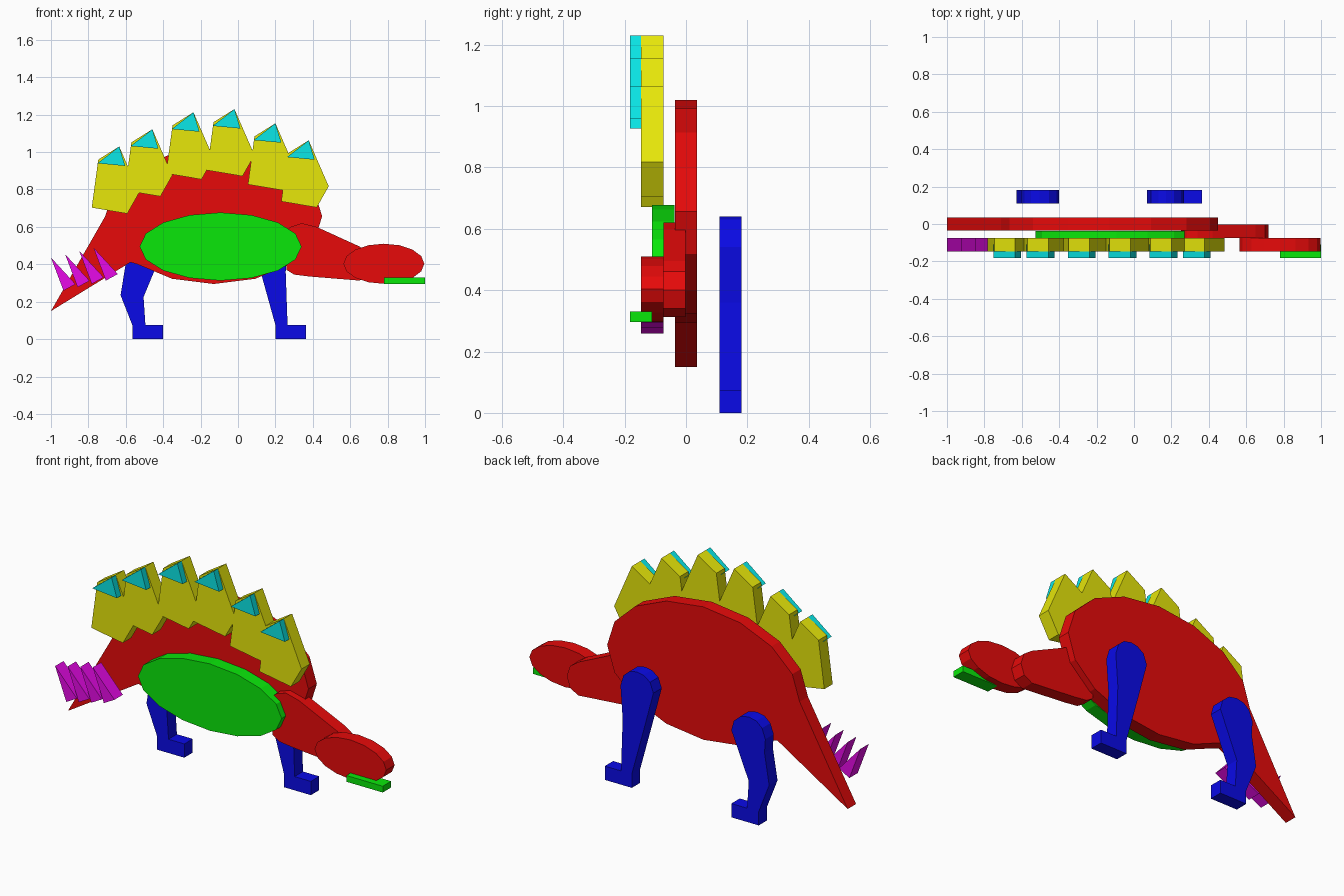
import bpy, bmesh, math

if "Cube" in bpy.data.objects:
    bpy.data.objects.remove(bpy.data.objects["Cube"])

THICK = 0.072  # every part is cut from the same board


def material(name, rgb):
    m = bpy.data.materials.new(name)
    m.diffuse_color = (*rgb, 1.0)
    m.use_nodes = True
    m.node_tree.nodes["Principled BSDF"].inputs["Base Color"].default_value = m.diffuse_color
    return m


LO = 0.003
RED = material("red", (0.8, LO, LO))
GREEN = material("green", (LO, 0.8, LO))
BLUE = material("blue", (LO, LO, 0.8))
YELLOW = material("yellow", (0.8, 0.8, LO))
CYAN = material("cyan", (LO, 0.8, 0.8))
MAGENTA = material("magenta", (0.8, LO, 0.8))


def board(name, outline, y, mat):
    """Flat board: xz outline extruded along y, centred on y."""
    bm = bmesh.new()
    face = bm.faces.new([bm.verts.new((x, y - THICK / 2, z)) for x, z in outline])
    ext = bmesh.ops.extrude_face_region(bm, geom=[face])
    verts = [v for v in ext["geom"] if isinstance(v, bmesh.types.BMVert)]
    bmesh.ops.translate(bm, verts=verts, vec=(0, THICK, 0))
    bmesh.ops.recalc_face_normals(bm, faces=bm.faces)
    me = bpy.data.meshes.new(name)
    bm.to_mesh(me)
    bm.free()
    me.materials.append(mat)
    ob = bpy.data.objects.new(name, me)
    bpy.context.collection.objects.link(ob)
    return ob


def oval(cx, cz, rx, rz, n=16):
    return [(cx + rx * math.cos(2 * math.pi * i / n),
             cz + rz * math.sin(2 * math.pi * i / n)) for i in range(n)]


def shifted(outline, dx, dz):
    return [(x + dx, z + dz) for x, z in outline]


# Layers from back to front
Y_LEG, Y_BODY, Y_NECK, Y_BELLY, Y_HEAD, Y_FRONT = 0.145, 0.0, -0.038, -0.074, -0.11, -0.146

# Body with the pointed tail spliced into the oval's lower left
body = oval(-0.13, 0.657, 0.58, 0.362)
body[9:10] = [(-1.0, 0.15), (-0.575, 0.411)]
board("body_and_tail", body, Y_BODY, RED)

# Belly panel
board("belly", oval(-0.093, 0.495, 0.433, 0.182), Y_BELLY, GREEN)

# Neck, head and jaw
neck = [(0.26, 0.37), (0.30, 0.345), (0.38, 0.335), (0.65, 0.313), (0.70, 0.34),
        (0.72, 0.40), (0.70, 0.46), (0.65, 0.495), (0.42, 0.60), (0.34, 0.62),
        (0.28, 0.60), (0.25, 0.57)]
board("neck", neck, Y_NECK, RED)
board("head", oval(0.78, 0.403, 0.216, 0.107), Y_HEAD, RED)
board("jaw", [(0.78, 0.296), (1.0, 0.296), (1.0, 0.33), (0.78, 0.33)], Y_FRONT, GREEN)

# Legs with rounded hips and block feet
front_leg = [(0.07, 0.55), (0.09, 0.605), (0.13, 0.633), (0.17, 0.64), (0.215, 0.63),
             (0.25, 0.60), (0.268, 0.54), (0.255, 0.36), (0.265, 0.075), (0.363, 0.075),
             (0.363, 0), (0.20, 0), (0.20, 0.075), (0.125, 0.345)]
rear_leg = [(-0.605, 0.48), (-0.585, 0.535), (-0.55, 0.565), (-0.505, 0.575), (-0.455, 0.565),
            (-0.415, 0.53), (-0.40, 0.475), (-0.447, 0.365), (-0.505, 0.225), (-0.495, 0.075),
            (-0.40, 0.075), (-0.40, 0), (-0.565, 0), (-0.565, 0.075), (-0.628, 0.235),
            (-0.60, 0.405)]
board("front_leg", front_leg, Y_LEG, BLUE)
board("rear_leg", rear_leg, Y_LEG, BLUE)

# Back plates and their tip triangles, both drawn relative to the tip
plate = [(0, 0), (0.107, -0.246), (0.043, -0.359), (-0.147, -0.327), (-0.112, -0.07)]
plate_tip = [(0, 0), (0.032, -0.104), (-0.116, -0.09)]
tips = [(-0.635, 1.03), (-0.458, 1.122), (-0.238, 1.213),
        (-0.019, 1.23), (0.20, 1.154), (0.378, 1.063)]
for i, (x, z) in enumerate(tips, 1):
    board(f"back_plate_{i}", shifted(plate, x, z), Y_HEAD, YELLOW)
    board(f"plate_tip_{i}", shifted(plate_tip, x, z), Y_FRONT, CYAN)

# Tail spikes
spike = [(0, 0), (0.067, -0.177), (0.131, -0.142)]
for i in range(4):
    board(f"tail_spike_{i + 1}", shifted(spike, -1.0 + 0.0755 * i, 0.436 + 0.018 * i),
          Y_HEAD, MAGENTA)
